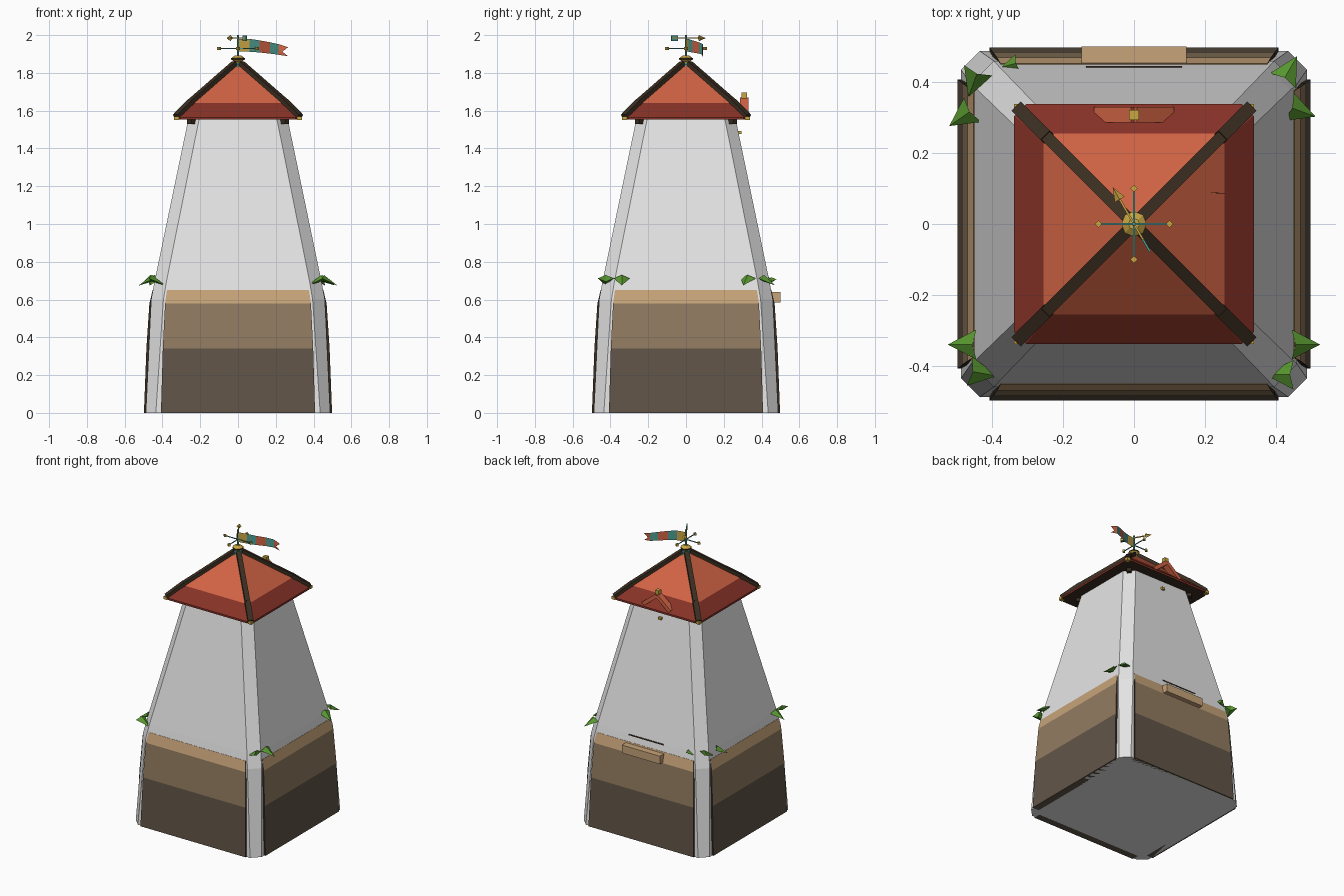
import bpy, bmesh, math
from mathutils import Vector, Matrix

cube = bpy.data.objects.get("Cube")
if cube:
    bpy.data.objects.remove(cube, do_unlink=True)


def material(name, *rgb):
    m = bpy.data.materials.new(name)
    m.use_nodes = True
    m.diffuse_color = (*rgb, 1)
    m.node_tree.nodes["Principled BSDF"].inputs["Base Color"].default_value = (*rgb, 1)
    return m


plaster = material("white plaster", .78, .78, .78)
dark_wood = material("dark brown", .12, .09, .063)
mid_wood = material("mid brown", .29, .20, .12)
light_wood = material("light brown", .57, .37, .19)
red = material("roof red", .64, .125, .058)
dark_red = material("dark roof red", .24, .032, .02)
timber = material("black brown timber", .042, .027, .015)
gold = material("gold", .58, .38, .055)
teal = material("teal", .075, .33, .28)
green = material("leaf green", .10, .32, .03)


def make(name, bm, mats):
    me = bpy.data.meshes.new(name)
    bm.to_mesh(me)
    bm.free()
    for m in mats:
        me.materials.append(m)
    ob = bpy.data.objects.new(name, me)
    bpy.context.collection.objects.link(ob)
    return ob


def loft(rings):
    """Skin closed rings of points; band i gets material slot i, caps the end slots."""
    bm = bmesh.new()
    rows = [[bm.verts.new(p) for p in r] for r in rings]
    n = len(rows[0])
    for i, (a, b) in enumerate(zip(rows, rows[1:])):
        for k in range(n):
            j = (k + 1) % n
            bm.faces.new((a[k], a[j], b[j], b[k])).material_index = i
    bm.faces.new(rows[0][::-1])
    bm.faces.new(rows[-1]).material_index = len(rings) - 2
    bm.normal_update()
    return bm


def octagon(h, f, z):
    return [(f, -h, z), (h, -f, z), (h, f, z), (f, h, z),
            (-f, h, z), (-h, f, z), (-h, -f, z), (-f, -h, z)]


def beam(name, p, q, w, h, mat):
    """Box running from p to q."""
    p, q = Vector(p), Vector(q)
    d = q - p
    bm = bmesh.new()
    bmesh.ops.create_cube(bm, size=1)
    bm.transform(Matrix.Translation((p + q) / 2)
                 @ d.to_track_quat('Y', 'Z').to_matrix().to_4x4()
                 @ Matrix.Diagonal((w, d.length, h, 1)))
    return make(name, bm, [mat])


def box(name, c, size, mat):
    x, y, z = c
    return beam(name, (x, y - size[1] / 2, z), (x, y + size[1] / 2, z), size[0], size[2], mat)


def cone(name, z, r1, r2, depth, sides, mat):
    bm = bmesh.new()
    bmesh.ops.create_cone(bm, cap_ends=True, segments=sides, radius1=r1, radius2=r2,
                          depth=depth, matrix=Matrix.Translation((0, 0, z + depth / 2)))
    return make(name, bm, [mat])


# Tower body with chamfered corners
make("tower_wall", loft([octagon(.488, .435, 0), octagon(.460, .395, .6),
                         octagon(.441, .378, .7), octagon(.262, .205, 1.56)]), [plaster])

# Wooden skirt panels on the four sides
for i, side in enumerate(("front", "left", "back", "right")):
    levels = [(0, .498, .408), (.34, .485, .398), (.58, .469, .386), (.65, .452, .376)]
    bm = loft([[(-w, -y, z), (w, -y, z), (w, .05 - y, z), (-w, .05 - y, z)]
               for z, y, w in levels])
    for f in bm.faces:
        if abs(f.normal.x) > .7:
            f.material_index = 3
    bm.transform(Matrix.Rotation(i * math.pi / 2, 4, 'Z'))
    make(side + "_panel", bm, [dark_wood, mid_wood, light_wood, timber])

# Two-tone roof with dark underside
bm = loft([octagon(.338, .305, 1.552), octagon(.338, .305, 1.565),
           octagon(.255, .235, 1.64), octagon(.02, .015, 1.845)])
for f in bm.faces:
    if f.normal.z < -.9:
        f.material_index = 3
make("roof", bm, [dark_red, dark_red, red, timber])

# Hip timbers, gold corner caps and eave brackets
for sx in (-1, 1):
    for sy in (-1, 1):
        foot, bend, top = [(sx * r, sy * r, z) for r, z in
                           ((.327, 1.568), (.245, 1.652), (.018, 1.85))]
        beam("hip_lower_timber", foot, bend, .036, .026, timber)
        beam("hip_upper_timber", bend, top, .032, .024, timber)
        box("corner_cap", (sx * .326, sy * .326, 1.56), (.026, .026, .02), gold)
        beam("eave_bracket", (sx * .2, sy * .2, 1.545), (sx * .26, sy * .26, 1.545),
             .03, .03, timber)

# Back gable with gold finial and hook
for s in (-1, 1):
    beam("gable_board", (0, .308, 1.66), (s * .105, .308, 1.575), .044, .026, red)
box("gable_finial", (0, .308, 1.68), (.028, .028, .03), gold)
box("wall_hook", (0, .283, 1.485), (.022, .022, .016), gold)

# Back window ledge and slit
box("window_ledge", (0, .474, .612), (.295, .052, .056), light_wood)
box("window_slit", (0, .441, .695), (.27, .008, .008), timber)

# Roof finial and pole
cone("finial_base", 1.825, .042, .024, .028, 6, teal)
cone("finial_neck", 1.85, .016, .016, .012, 6, gold)
cone("finial_ball_lower", 1.858, .02, .036, .014, 8, gold)
cone("finial_ball_band", 1.872, .036, .036, .006, 8, timber)
cone("finial_ball_upper", 1.878, .036, .016, .014, 8, gold)
cone("vane_pole", 1.88, .006, .005, .12, 6, teal)

# Compass arms
for a in range(4):
    d = Vector((math.cos(a * math.pi / 2), math.sin(a * math.pi / 2), 0))
    z = Vector((0, 0, 1.93))
    beam("compass_arm", z, z + d * .1, .005, .005, teal)
    tip = box("compass_tip", (0, 0, 0), (.015, .015, .015), gold)
    tip.location = z + d * .1
    tip.rotation_euler.z = math.pi / 4

# Wind arrow
d = Vector((-.5, .86, 0)).normalized()
z = Vector((0, 0, 1.984))
beam("arrow_shaft", z - d * .085, z + d * .1, .006, .006, gold)
beam("arrow_tail", z - d * .09, z - d * .05, .006, .03, teal)
bm = bmesh.new()
bmesh.ops.create_cone(bm, cap_ends=True, segments=4, radius1=.016, radius2=0, depth=.04)
bm.transform(Matrix.Translation(z + d * .1) @ d.to_track_quat('Z', 'Y').to_matrix().to_4x4())
make("arrow_head", bm, [gold])

# Striped swallow-tailed pennant
cols = [(0, 0, 1.98, 1.912), (.06, .012, 1.98, 1.912), (.115, .035, 1.972, 1.908),
        (.17, .068, 1.962, 1.902), (.215, .09, 1.952, 1.896), (.265, .086, 1.936, 1.888)]
bm = bmesh.new()
rows = []
for x, y, zt, zb in cols:
    back = .03 if x > .25 else 0
    rows.append([bm.verts.new(p) for p in
                 ((x, y, zt), (x - back, y, (zt + zb) / 2), (x, y, zb))])
for i, (a, b) in enumerate(zip(rows, rows[1:])):
    for k in (0, 1):
        bm.faces.new((a[k], a[k + 1], b[k + 1], b[k])).material_index = (0, 1, 2, 1, 2)[i]
make("pennant", bm, [gold, teal, red])


def leaf(x, y, angle, size=1):
    """Folded triangular leaf, tip pointing outward along angle and drooping."""
    bm = bmesh.new()
    tip, left, right, mid, under = [bm.verts.new(p) for p in (
        (.05, 0, -.025), (-.03, .042, .012), (-.03, -.042, .012),
        (-.02, 0, .03), (-.02, 0, -.005))]
    for f in ((tip, left, mid), (tip, mid, right), (tip, under, left),
              (tip, right, under), (mid, left, under), (mid, under, right)):
        bm.faces.new(f)
    bm.transform(Matrix.Translation((x, y, .7))
                 @ Matrix.Rotation(math.radians(angle), 4, 'Z') @ Matrix.Scale(size, 4))
    make("leaf", bm, [green])


# Leaves around the corners
for x, y, angle in ((-.45, .405, 250), (-.48, .305, 215), (.435, .43, 60), (.465, .32, -20),
                    (.475, -.34, 0), (.42, -.425, 180), (-.475, -.34, 180), (-.435, -.42, -10)):
    leaf(x, y, angle)
leaf(-.345, .45, 195, .6)
